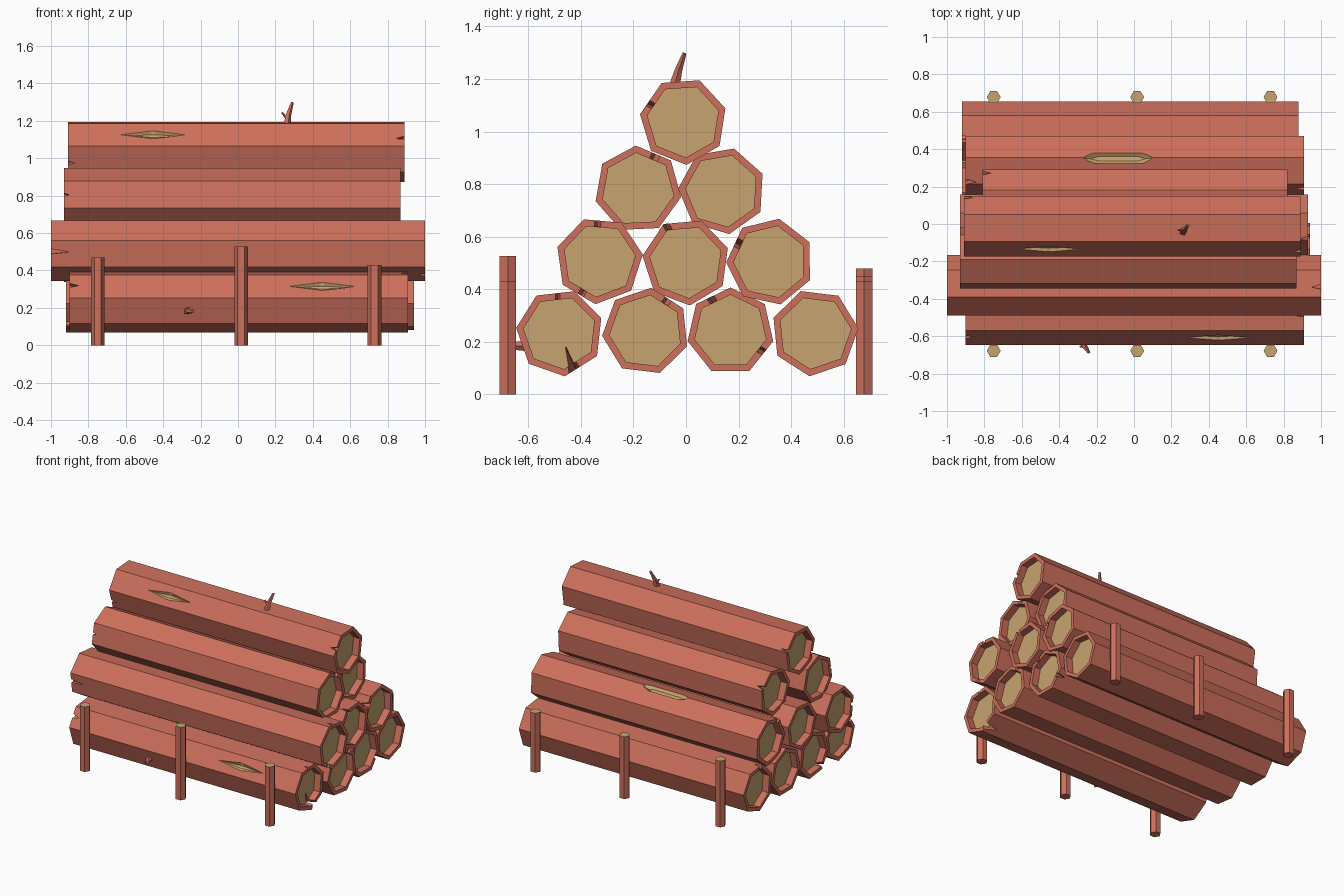
import bpy, bmesh
from math import sin, cos, radians, pi
from mathutils import Vector, Matrix

if "Cube" in bpy.data.objects:
    bpy.data.objects.remove(bpy.data.objects["Cube"])


def material(name, color):
    m = bpy.data.materials.new(name)
    m.diffuse_color = color
    m.use_nodes = True
    m.node_tree.nodes["Principled BSDF"].inputs["Base Color"].default_value = m.diffuse_color
    return m


BARK = material("bark", (0.61, 0.16, 0.107, 1))
WOOD = material("cut_wood", (0.58, 0.37, 0.16, 1))
R, RI, RECESS = 0.167, 0.139, 0.05


def finish(name, bm, loc=(0, 0, 0), mats=(BARK, WOOD)):
    bmesh.ops.recalc_face_normals(bm, faces=bm.faces)
    me = bpy.data.meshes.new(name)
    bm.to_mesh(me)
    bm.free()
    for m in mats:
        me.materials.append(m)
    ob = bpy.data.objects.new(name, me)
    ob.location = loc
    bpy.context.collection.objects.link(ob)
    return ob


def loft(bm, rings, caps=(1, 1)):
    """Bridge rings of points and close both ends."""
    vs = [[bm.verts.new(p) for p in ring] for ring in rings]
    n = len(vs[0])
    for a, b in zip(vs, vs[1:]):
        for i in range(n):
            j = (i + 1) % n
            bm.faces.new((a[i], a[j], b[j], b[i]))
    for ring, mat in ((vs[0], caps[0]), (vs[-1], caps[1])):
        bm.faces.new(ring).material_index = mat


def polar(x, r, a, t=0):
    """Point at radius r and angle a around the log axis, shifted t sideways."""
    return (x, r * cos(a) - t * sin(a), r * sin(a) + t * cos(a))


def notch(bm, end, sign, deg, width, depth, r0=0.128, taper=1):
    """Wedge-shaped split in a log end."""
    a = radians(deg)
    rings = []
    for r, w in ((r0, width * taper), (0.2, width)):
        rings.append([polar(end + sign * 0.01, r, a, -w / 2),
                      polar(end + sign * 0.01, r, a, w / 2),
                      polar(end - sign * depth, r, a, w * 0.1)])
    loft(bm, rings)


def scar(bm, x, deg, length, width, r, depth, flat=0.0):
    """Diamond-shaped gouge in the bark."""
    a, h, f = radians(deg), length / 2, flat * length / 2
    outline = [(-h, 0), (-f - 0.01, -width / 2), (f + 0.01, -width / 2),
               (h, 0), (f + 0.01, width / 2), (-f - 0.01, width / 2)]
    loft(bm, [[polar(x + u * 0.8, r - depth, a, t * 0.35) for u, t in outline],
              [polar(x + u, r + 0.001, a, t) for u, t in outline],
              [polar(x + u, r + 0.03, a, t * 1.1) for u, t in outline]])


def log(name, y, z, x0, x1, deg, notches=(), scars=()):
    bm = bmesh.new()
    prof = [(x0 + RECESS, RI), (x0, RI), (x0, R), (x1, R), (x1, RI), (x1 - RECESS, RI)]
    loft(bm, [[polar(x, r, radians(deg) + i * 2 * pi / 7) for i in range(7)]
              for x, r in prof])
    ob = finish(name, bm, (0, y, z))
    for kind, items, mats in (("notch", notches, (BARK, BARK)),
                              ("scar", scars, (WOOD, WOOD))):
        if not items:
            continue
        cb = bmesh.new()
        for it in items:
            if kind == "notch":
                notch(cb, x1 if it[0] > 0 else x0, *it)
            else:
                scar(cb, *it)
        cutter = finish("cutter", cb, (0, y, z), mats)
        cutter.hide_render = True
        mod = ob.modifiers.new(kind, "BOOLEAN")
        mod.operation, mod.solver, mod.object = "DIFFERENCE", "EXACT", cutter
        mod.material_mode = "TRANSFER"
        bpy.context.view_layer.objects.active = ob
        bpy.ops.object.modifier_apply(modifier=mod.name)
        bpy.data.objects.remove(cutter)


# Bottom row of logs
log("log_bottom_1", -0.48, 0.235, -0.90, 0.91, -83.5,
    [(1, 93, 0.022, 0.04), (1, -68, 0.07, 0.10, 0.06, 0.1), (-1, 145, 0.03, 0.05)],
    [(0.45, 148, 0.36, 0.05, 0.15, 0.012)])
log("log_bottom_2", -0.153, 0.24, -0.92, 0.94, 83, [(1, 55, 0.035, 0.05), (-1, 230, 0.03, 0.05)])
log("log_bottom_3", 0.169, 0.24, -0.92, 0.90, 90,
    [(1, 120, 0.035, 0.05), (1, -32, 0.03, 0.06)])
log("log_bottom_4", 0.49, 0.235, -0.92, 0.88, -97, [(-1, 100, 0.03, 0.05)])
# Second row
log("log_second_1", -0.33, 0.51, -1.0, 1.0, -95,
    [(1, 92, 0.03, 0.05), (1, 242, 0.03, 0.05), (-1, 183, 0.03, 0.10)])
log("log_second_2", 0.0, 0.505, -0.93, 0.93, -85, [(1, 118, 0.03, 0.04)])
log("log_second_3", 0.32, 0.505, -0.90, 0.91, 78,
    [(1, 150, 0.04, 0.06), (-1, 125, 0.03, 0.06)],
    [(-0.085, 78, 0.37, 0.07, 0.158, 0.02, 0.65)])
# Third row
log("log_third_1", -0.183, 0.78, -0.93, 0.87, 92.7, [(1, 62, 0.04, 0.05), (-1, 170, 0.02, 0.03)])
log("log_third_2", 0.137, 0.775, -0.81, 0.82, 74, [(-1, 30, 0.03, 0.05)])
# Top log
log("log_top", -0.01, 1.04, -0.91, 0.89, -86,
    [(1, 153, 0.03, 0.045), (-1, 205, 0.03, 0.04), (-1, 20, 0.03, 0.05)],
    [(-0.455, 145.4, 0.35, 0.05, 0.15, 0.012)])


def tube(name, path, radii, sides, top=1):
    bm = bmesh.new()
    d = (Vector(path[-1]) - Vector(path[0])).normalized()
    rot = d.to_track_quat("Z", "Y").to_matrix() if abs(d.z) < 0.999 else Matrix.Identity(3)
    loft(bm, [[Vector(p) + rot @ Vector((r * cos(i * 2 * pi / sides), r * sin(i * 2 * pi / sides), 0))
               for i in range(sides)] for p, r in zip(path, radii)], (0, top))
    finish(name, bm)


# Broken twigs
tube("twig_top", [(0.26, -0.045, 1.17), (0.27, -0.028, 1.235), (0.29, -0.006, 1.298)],
     (0.022, 0.015, 0.008), 5, 0)
tube("twig_top_side", [(0.265, -0.035, 1.21), (0.235, -0.03, 1.245)], (0.01, 0.005), 5, 0)
tube("twig_front", [(-0.27, -0.62, 0.185), (-0.265, -0.655, 0.185), (-0.24, -0.69, 0.18)],
     (0.02, 0.016, 0.008), 5, 0)
tube("twig_front_side", [(-0.265, -0.65, 0.185), (-0.288, -0.655, 0.17)], (0.01, 0.005), 5, 0)

# Hexagonal stakes on both sides
for side, y, heights in (("front", -0.678, (0.47, 0.527, 0.43)),
                         ("back", 0.678, (0.48, 0.45, 0.43))):
    for i, (x, h) in enumerate(zip((-0.75, 0.017, 0.73), heights)):
        tube(f"stake_{side}_{i + 1}", [(x, y, 0), (x, y, h)], (0.037, 0.037), 6)
